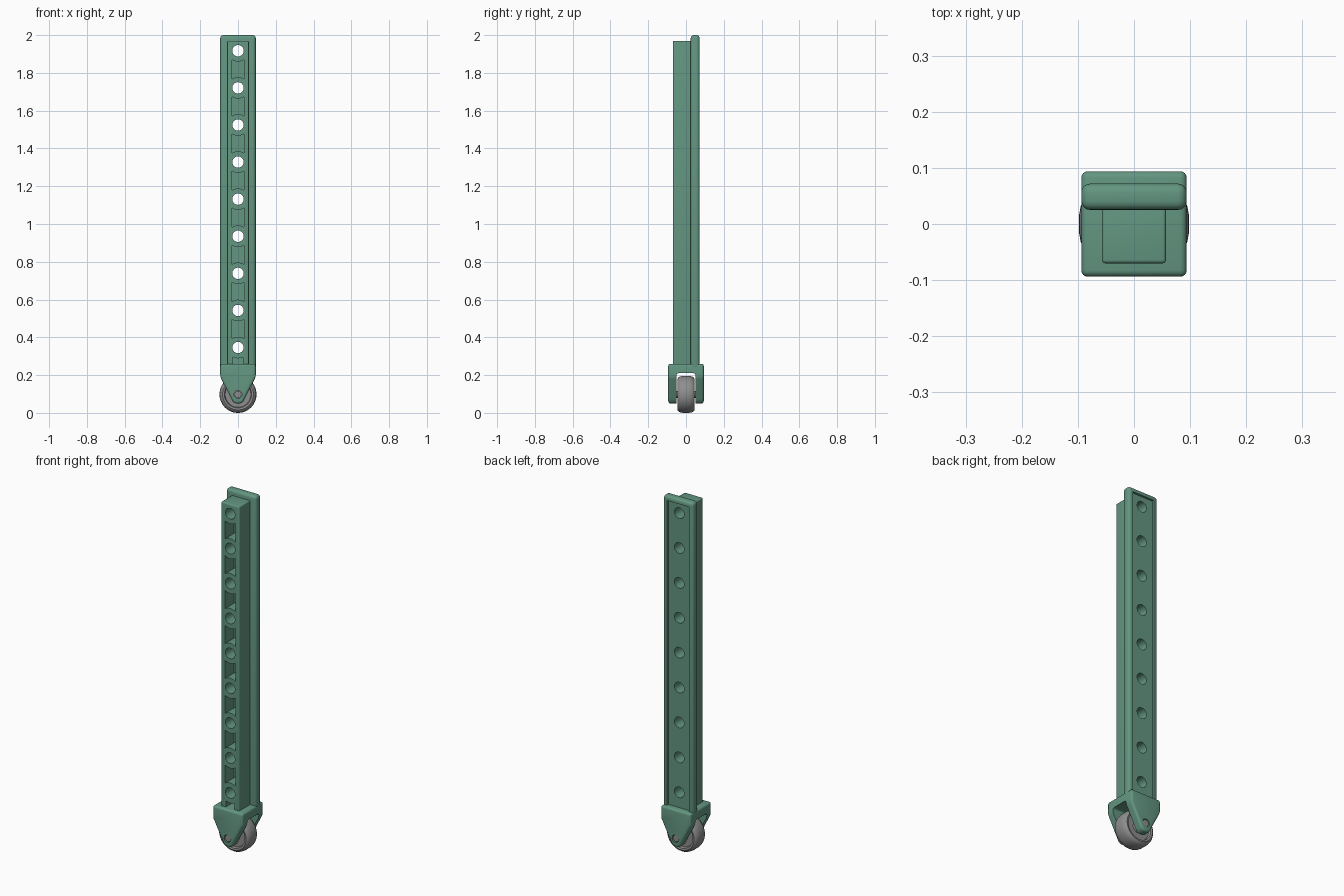
import bpy, bmesh, math
from mathutils import Matrix

if "Cube" in bpy.data.objects:
    bpy.data.objects.remove(bpy.data.objects["Cube"], do_unlink=True)


def material(name, rgb):
    m = bpy.data.materials.new(name)
    m.use_nodes = True
    m.diffuse_color = (*rgb, 1)
    bsdf = m.node_tree.nodes["Principled BSDF"]
    bsdf.inputs["Base Color"].default_value = (*rgb, 1)
    bsdf.inputs["Roughness"].default_value = 0.6
    return m


GREEN = material("muted green", (0.125, 0.305, 0.220))
GREY = material("mid grey", (0.270, 0.270, 0.270))


def finish(bm, name, mat=None):
    """Turn a bmesh into an object; parts without a material are cutters."""
    bmesh.ops.recalc_face_normals(bm, faces=bm.faces)
    mesh = bpy.data.meshes.new(name)
    bm.to_mesh(mesh)
    bm.free()
    ob = bpy.data.objects.new(name, mesh)
    bpy.context.collection.objects.link(ob)
    if mat:
        mesh.materials.append(mat)
    else:
        ob.hide_render = True
    return ob


def box(bm, x, y, z, bevel=0):
    """Box from ranges, with optionally rounded edges."""
    b = bmesh.new()
    bmesh.ops.create_cube(b, size=1)
    for v in b.verts:
        for i, (lo, hi) in enumerate((x, y, z)):
            v.co[i] = lo if v.co[i] < 0 else hi
    if bevel:
        bmesh.ops.bevel(b, geom=b.edges[:], offset=bevel, segments=4,
                        profile=0.5, affect='EDGES')
    temp = bpy.data.meshes.new("temp")
    b.to_mesh(temp)
    b.free()
    bm.from_mesh(temp)
    bpy.data.meshes.remove(temp)


def prism(bm, points, y0, y1):
    """Extrude an x-z outline along y."""
    face = bm.faces.new([bm.verts.new((x, y0, z)) for x, z in points])
    out = bmesh.ops.extrude_face_region(bm, geom=[face])
    verts = [g for g in out["geom"] if isinstance(g, bmesh.types.BMVert)]
    bmesh.ops.translate(bm, vec=(0, y1 - y0, 0), verts=verts)


def cylinder(bm, radius, y0, y1, z):
    place = Matrix.Translation((0, (y0 + y1) / 2, z)) @ Matrix.Rotation(math.pi / 2, 4, 'X')
    bmesh.ops.create_cone(bm, cap_ends=True, segments=32, radius1=radius,
                          radius2=radius, depth=y1 - y0, matrix=place)


def cut(ob, cutter):
    mod = ob.modifiers.new("cut", 'BOOLEAN')
    mod.operation = 'DIFFERENCE'
    mod.solver = 'EXACT'
    mod.object = cutter
    bpy.context.view_layer.objects.active = ob
    bpy.ops.object.modifier_apply(modifier=mod.name)
    bpy.data.objects.remove(cutter, do_unlink=True)


def smooth(ob):
    bpy.ops.object.select_all(action='DESELECT')
    ob.select_set(True)
    bpy.context.view_layer.objects.active = ob
    bpy.ops.object.shade_smooth_by_angle(angle=math.radians(35))


PITCH = 0.1964
HOLES = [0.346 + PITCH * i for i in range(9)]
WHEEL_Z = 0.098


def hole_cutter():
    bm = bmesh.new()
    for z in HOLES:
        cylinder(bm, 0.03, -0.2, 0.2, z)
    return finish(bm, "hole_cutter")


def boss_arc(z, side, half=0.033, radius=0.057):
    """Curved pocket edge concentric with a hole, from left to right."""
    xs = [half * (i / 4 - 1) for i in range(9)]
    return [(x, z + side * math.sqrt(radius ** 2 - x * x)) for x in xs]


# Back plate with a shallow recessed panel
bm = bmesh.new()
box(bm, (-0.094, 0.094), (0.025, 0.072), (0.225, 2.0), 0.016)
plate = finish(bm, "back_plate", GREEN)
bm = bmesh.new()
box(bm, (-0.068, 0.068), (0.060, 0.12), (0.26, 1.974))
cut(plate, finish(bm, "panel_cutter"))
cut(plate, hole_cutter())

# Front rail with pockets between the holes
bm = bmesh.new()
box(bm, (-0.057, 0.057), (-0.070, 0.035), (0.225, 1.97), 0.006)
rail = finish(bm, "front_rail", GREEN)
bm = bmesh.new()
for low, high in zip(HOLES, HOLES[1:]):
    prism(bm, boss_arc(low, 1) + boss_arc(high, -1)[::-1], -0.1, 0.01)
prism(bm, boss_arc(HOLES[0], -1, 0.027)[::-1] + [(-0.027, 0.24), (0.027, 0.24)], -0.1, 0.01)
cut(rail, finish(bm, "pocket_cutter"))
cut(rail, hole_cutter())

# Caster fork: tapered outline, rounded, then slotted for the wheel
right_half = [(0.094, 0.26), (0.094, 0.19), (0.034, 0.074), (0.026, 0.058), (0.012, 0.050)]
bm = bmesh.new()
prism(bm, right_half + [(-x, z) for x, z in reversed(right_half)], -0.094, 0.094)
sharp = [e for e in bm.edges
         if all(v.co.z > 0.18 for v in e.verts) or e.verts[0].co.y == e.verts[1].co.y]
bmesh.ops.bevel(bm, geom=sharp, offset=0.012, segments=4, profile=0.5,
                affect='EDGES', clamp_overlap=True)
fork = finish(bm, "caster_fork", GREEN)
bm = bmesh.new()
box(bm, (-0.2, 0.2), (-0.051, 0.051), (-0.1, 0.21), 0.012)
cut(fork, finish(bm, "slot_cutter"))
bm = bmesh.new()
cylinder(bm, 0.021, -0.2, 0.2, WHEEL_Z)
cut(fork, finish(bm, "axle_hole_cutter"))

# Wheel: half section of (radius, y), mirrored and spun round the axle
half = [(0, 0.046), (0.028, 0.046), (0.031, 0.030), (0.068, 0.030), (0.072, 0.043),
        (0.082, 0.045), (0.089, 0.041), (0.095, 0.032), (0.098, 0.015)]
section = half + [(r, -y) for r, y in reversed(half)]
bm = bmesh.new()
verts = [bm.verts.new((r, y, WHEEL_Z)) for r, y in section]
edges = [bm.edges.new(pair) for pair in zip(verts, verts[1:])]
bmesh.ops.spin(bm, geom=verts + edges, cent=(0, 0, WHEEL_Z), axis=(0, 1, 0),
               angle=2 * math.pi, steps=48)
bmesh.ops.remove_doubles(bm, verts=bm.verts, dist=0.0001)
wheel = finish(bm, "wheel", GREY)

# Axle pin
bm = bmesh.new()
cylinder(bm, 0.018, -0.090, 0.090, WHEEL_Z)
axle = finish(bm, "axle_pin", GREY)

for part in (plate, rail, fork, wheel, axle):
    smooth(part)
